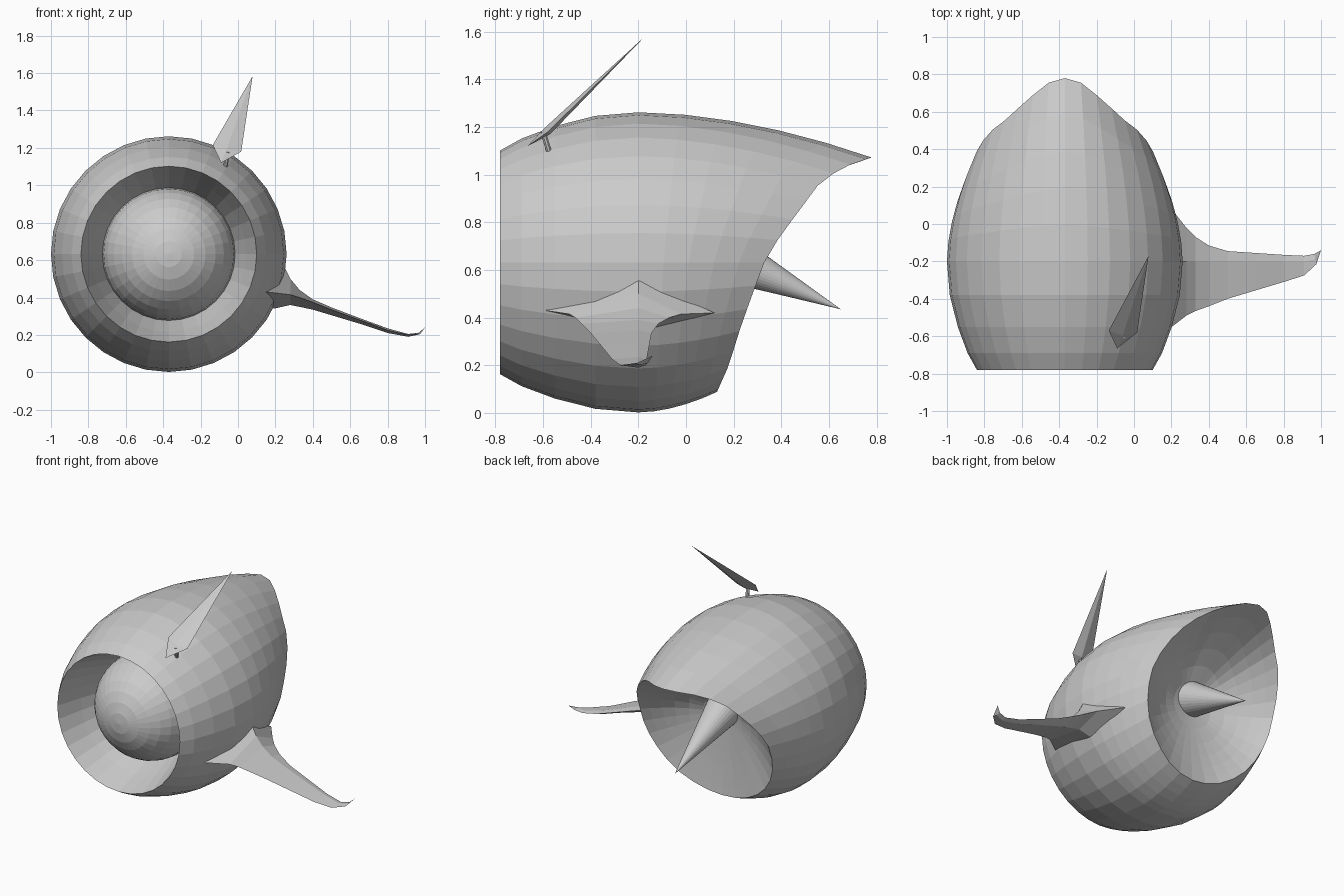
import bpy, bmesh, math
from mathutils import Vector

if "Cube" in bpy.data.objects:
    bpy.data.objects.remove(bpy.data.objects["Cube"])

CX, CZ, SEG = -0.37, 0.632, 32

grey = bpy.data.materials.new("plain grey")
grey.diffuse_color = (0.6, 0.6, 0.6, 1)
grey.use_nodes = True
grey.node_tree.nodes["Principled BSDF"].inputs["Base Color"].default_value = grey.diffuse_color


def loft(name, rings):
    """Skin closed rings of points; a ring with identical points becomes a tip."""
    bm = bmesh.new()
    rows = [[bm.verts.new(p) for p in ring] for ring in rings]
    n = len(rows[0])
    for a, b in zip(rows, rows[1:]):
        for i in range(n):
            j = (i + 1) % n
            bm.faces.new((a[i], a[j], b[j], b[i]))
    for row in (rows[0], rows[-1]):
        if (row[0].co - row[n // 2].co).length > 1e-4:
            bm.faces.new(row)
    bmesh.ops.remove_doubles(bm, verts=bm.verts, dist=1e-4)
    bmesh.ops.recalc_face_normals(bm, faces=bm.faces)
    me = bpy.data.meshes.new(name)
    bm.to_mesh(me)
    bm.free()
    me.materials.append(grey)
    ob = bpy.data.objects.new(name, me)
    bpy.context.collection.objects.link(ob)
    return ob


def circle(y, r):
    return [Vector((CX + r * math.sin(2 * math.pi * i / SEG), y,
                    CZ + r * math.cos(2 * math.pi * i / SEG))) for i in range(SEG)]


def tube(name, a, b, r0, r1, n):
    a, b = Vector(a), Vector(b)
    q = (b - a).to_track_quat('Z', 'Y')
    def ring(c, r):
        return [c + q @ Vector((r * math.cos(2 * math.pi * i / n),
                                r * math.sin(2 * math.pi * i / n), 0)) for i in range(n)]
    return loft(name, [ring(a, r0), ring(b, r1)])


# Rear rim: y position against cosine of the angle from the top
RIM = [(-1, .13), (-.81, .18), (-.52, .23), (-.26, .28), (.06, .34), (.27, .41),
       (.54, .50), (.73, .56), (.85, .63), (.937, .70), (1, .78)]


def rim_y(c):
    for (c0, y0), (c1, y1) in zip(RIM, RIM[1:]):
        if c <= c1 + 1e-6:
            return y0 + (y1 - y0) * (c - c0) / (c1 - c0)
    return RIM[-1][1]


def rear_ring(t):
    """Ring between the widest section (t=0) and the slanted rear rim (t=1)."""
    pts = []
    for i in range(SEG):
        a = 2 * math.pi * i / SEG
        c = math.cos(a)
        y = -0.2 + t * (rim_y(c) + 0.2)
        r = 0.63 - (0.138 + 0.052 * c) * t ** 1.8
        pts.append(Vector((CX + r * math.sin(a), y, CZ + r * c)))
    return pts


# Nacelle: intake wall, outer shell, slanted rear rim, concave exhaust bowl
rings = [circle(y, r) for y, r in ((-.43, .355), (-.60, .415), (-.78, .47), (-.69, .52),
                                   (-.55, .572), (-.38, .615), (-.20, .63))]
rings += [rear_ring(t) for t in (.2, .4, .6, .8, 1)]
bowl = Vector((CX, 0.11, 0.645))
for s in (.9, .78, .64, .48, .3, .15, 0):
    rings.append([Vector((bowl.x + s * (p.x - bowl.x), bowl.y + s * s * (p.y - bowl.y),
                          bowl.z + s * (p.z - bowl.z))) for p in rear_ring(1)])
loft("nacelle", rings)

# Domed spinner inside the intake
loft("spinner", [circle(-.43 - .35 * math.sin(math.pi / 2 * k / 8),
                        .355 * math.cos(math.pi / 2 * k / 8)) for k in range(9)])

# Exhaust cone pointing down and back
tube("exhaust_cone", (CX, .13, .673), (CX, .65, .435), .114, 0, 32)

# Side wing: (x, leading y, edge z, top z, trailing y, bottom z), ridge at y = -0.2
wing = [[(.15, -.59, .43), (.25, -.2, .56), (.17, .12, .42), (.19, -.2, .34)]]
for x, yl, ze, zt, yt, zb in ((.28, -.49, .415, .50, -.02, .36), (.33, -.465, .40, .44, -.07, .35),
                              (.40, -.44, .375, .39, -.115, .335), (.50, -.40, .335, .347, -.145, .305),
                              (.65, -.355, .28, .29, -.155, .26), (.80, -.31, .225, .235, -.165, .21),
                              (.91, -.275, .20, .205, -.17, .19)):
    wing.append([(x, yl, ze), (x, -.2, zt), (x, yt, ze), (x, -.2, zb)])
wing.append([(.975, -.215, .205), (.97, -.19, .212), (.965, -.16, .21), (.97, -.19, .203)])
wing.append([(1.0, -.14, .24)] * 4)
loft("side_wing", wing)

# Kite-shaped blade on top with a shallow keel underneath, and its small post
tip, heel = (.078, -.17, 1.583), (-.09, -.665, 1.12)
left, right = (-.135, -.57, 1.215), (.017, -.58, 1.18)
upper, keel = (-.06, -.595, 1.195), (-.05, -.57, 1.17)
loft("blade", [[heel] * 4, [left, upper, right, keel], [tip] * 4])
tube("blade_post", (-.055, -.60, 1.18), (-.07, -.57, 1.08), .012, .012, 8)
